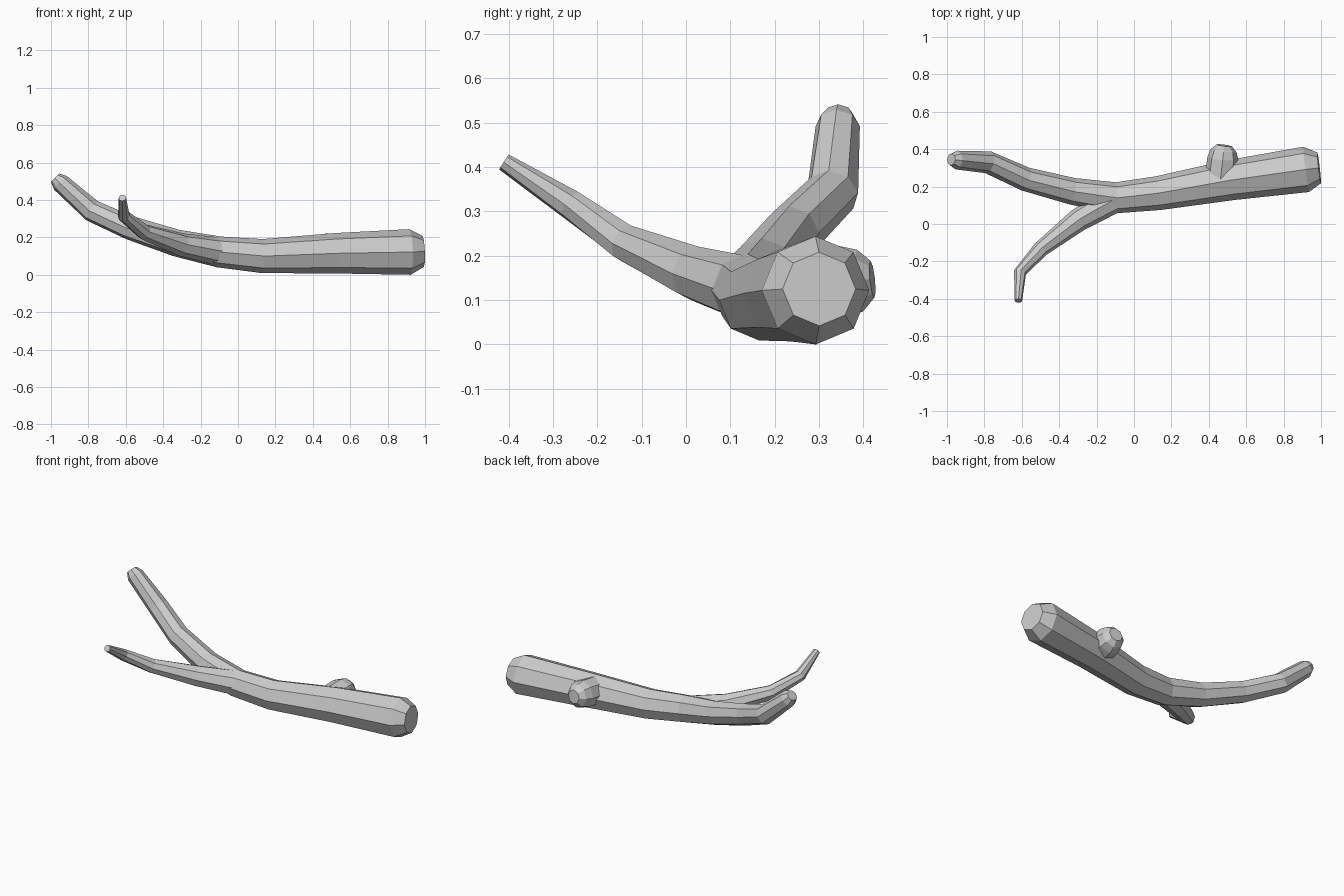
import bpy, bmesh, math
from mathutils import Vector

cube = bpy.data.objects.get("Cube")
if cube:
    bpy.data.objects.remove(cube, do_unlink=True)

GREY = (0.6, 0.6, 0.6, 1)
bark = bpy.data.materials.new("grey_bark")
bark.use_nodes = True
bark.diffuse_color = GREY
bsdf = bark.node_tree.nodes["Principled BSDF"]
bsdf.inputs["Base Color"].default_value = GREY
bsdf.inputs["Roughness"].default_value = 0.9

SIDES = 8


def limb(name, stations):
    """Eight-sided tube through (x, y, z, radius) stations, closed at both ends."""
    bm = bmesh.new()
    points = [Vector(s[:3]) for s in stations]
    rings = []
    for i, p in enumerate(points):
        before = (p - points[i - 1]).normalized() if i else Vector()
        after = (points[i + 1] - p).normalized() if i + 1 < len(points) else Vector()
        along = (before + after).normalized()
        side = along.cross(Vector((0, 0, 1))).normalized()
        up = side.cross(along)
        ring = []
        for k in range(SIDES):
            a = math.tau * k / SIDES
            ring.append(bm.verts.new(p + stations[i][3] * (up * math.cos(a) + side * math.sin(a))))
        rings.append(ring)
    for a, b in zip(rings, rings[1:]):
        for k in range(SIDES):
            n = (k + 1) % SIDES
            bm.faces.new((a[k], a[n], b[n], b[k]))
    bm.faces.new(rings[0])
    bm.faces.new(rings[-1])
    bmesh.ops.recalc_face_normals(bm, faces=bm.faces)
    mesh = bpy.data.meshes.new(name)
    bm.to_mesh(mesh)
    bm.free()
    mesh.materials.append(bark)
    obj = bpy.data.objects.new(name, mesh)
    bpy.context.collection.objects.link(obj)
    return obj


# Main trunk, thick end to thin raised end, with chamfered tips
trunk = limb("branch", [
    (0.99, 0.30, 0.125, 0.083),
    (0.92, 0.292, 0.122, 0.122),
    (0.52, 0.235, 0.115, 0.108),
    (0.13, 0.165, 0.10, 0.091),
    (-0.10, 0.14, 0.122, 0.083),
    (-0.33, 0.175, 0.170, 0.072),
    (-0.58, 0.24, 0.252, 0.064),
    (-0.78, 0.33, 0.342, 0.06),
    (-0.95, 0.342, 0.492, 0.05),
    (-0.977, 0.345, 0.518, 0.032),
])

# Thin side fork growing out of the trunk
fork = limb("side_fork", [
    (0.06, 0.17, 0.11, 0.05),
    (-0.12, 0.125, 0.128, 0.074),
    (-0.30, 0.02, 0.16, 0.062),
    (-0.50, -0.135, 0.228, 0.043),
    (-0.61, -0.26, 0.315, 0.034),
    (-0.618, -0.41, 0.411, 0.02),
])

# Stubby knot on the back
knot = limb("knot", [
    (0.46, 0.22, 0.125, 0.085),
    (0.475, 0.35, 0.14, 0.083),
    (0.479, 0.392, 0.144, 0.07),
    (0.483, 0.42, 0.147, 0.042),
])

# Merge the limbs into one skin
for part in (fork, knot):
    mod = trunk.modifiers.new(part.name, "BOOLEAN")
    mod.operation = "UNION"
    mod.solver = "EXACT"
    mod.object = part
bpy.context.view_layer.update()
merged = bpy.data.meshes.new_from_object(trunk.evaluated_get(bpy.context.evaluated_depsgraph_get()))
trunk.modifiers.clear()
trunk.data = merged
for part in (fork, knot):
    bpy.data.objects.remove(part, do_unlink=True)
